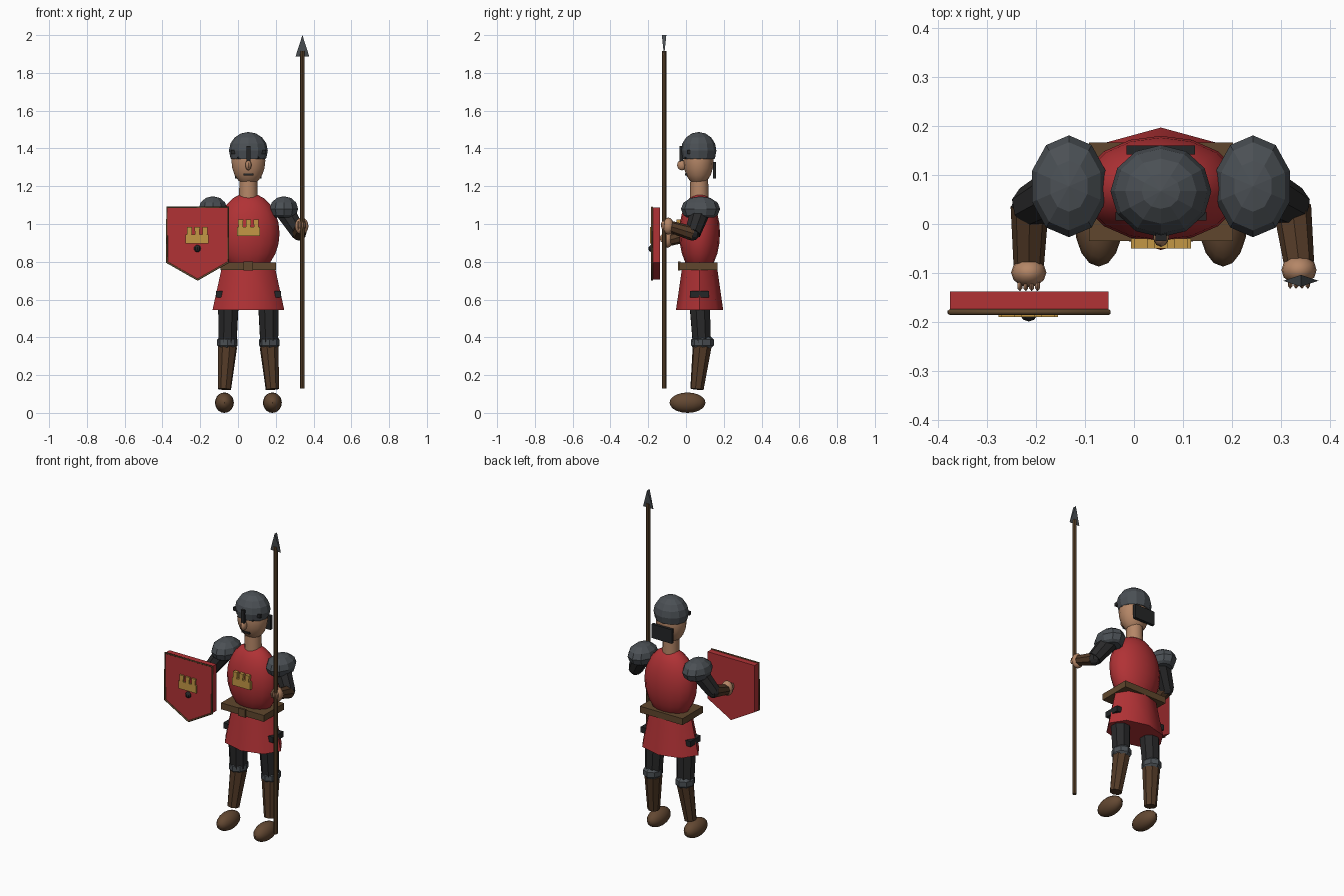
import bpy, bmesh, math
from mathutils import Vector, Matrix

if "Cube" in bpy.data.objects:
    bpy.data.objects.remove(bpy.data.objects["Cube"])

CX = 0.055  # body centre line


def mat(name, r, g, b):
    m = bpy.data.materials.new(name)
    m.diffuse_color = (r, g, b, 1)
    m.use_nodes = True
    m.node_tree.nodes["Principled BSDF"].inputs["Base Color"].default_value = m.diffuse_color
    return m


RED = mat("red cloth", 0.44, 0.032, 0.036)
STEEL = mat("grey steel", 0.07, 0.08, 0.09)
DARK = mat("dark cloth", 0.022, 0.022, 0.023)
IRON = mat("black iron", 0.018, 0.019, 0.02)
LEATHER = mat("brown leather", 0.085, 0.042, 0.02)
BELT = mat("belt and wood brown", 0.115, 0.062, 0.026)
SHOE = mat("shoe brown", 0.125, 0.065, 0.032)
SKIN = mat("skin", 0.46, 0.24, 0.135)
GOLD = mat("gold", 0.55, 0.31, 0.06)


def finish(name, bm, m, smooth=0):
    bmesh.ops.recalc_face_normals(bm, faces=bm.faces)
    me = bpy.data.meshes.new(name)
    bm.to_mesh(me)
    bm.free()
    me.materials.append(m)
    ob = bpy.data.objects.new(name, me)
    bpy.context.collection.objects.link(ob)
    if smooth:
        bpy.ops.object.select_all(action='DESELECT')
        ob.select_set(True)
        bpy.context.view_layer.objects.active = ob
        bpy.ops.object.shade_smooth_by_angle(angle=math.radians(smooth))
    return ob


def ellipsoid(name, c, r, m, seg=12, rings=8, smooth=0, cut=None):
    bm = bmesh.new()
    bmesh.ops.create_uvsphere(bm, u_segments=seg, v_segments=rings, radius=1)
    bmesh.ops.transform(bm, matrix=Matrix.Translation(c) @ Matrix.Diagonal((*r, 1)), verts=bm.verts)
    if cut is not None:  # open dome: slice off everything below the cut height, then cap
        bmesh.ops.bisect_plane(bm, geom=bm.verts[:] + bm.edges[:] + bm.faces[:],
                               plane_co=(0, 0, cut), plane_no=(0, 0, -1), clear_outer=True)
        bmesh.ops.holes_fill(bm, edges=[e for e in bm.edges if e.is_boundary])
    return finish(name, bm, m, smooth)


def limb(name, a, b, r1, r2, m, seg=8, smooth=0):
    a, b = Vector(a), Vector(b)
    bm = bmesh.new()
    bmesh.ops.create_cone(bm, cap_ends=True, segments=seg, radius1=r1, radius2=r2, depth=(b - a).length)
    rot = (b - a).to_track_quat('Z', 'Y').to_matrix().to_4x4()
    bmesh.ops.transform(bm, matrix=Matrix.Translation((a + b) / 2) @ rot, verts=bm.verts)
    return finish(name, bm, m, smooth)


def box(name, lo, hi, m):
    bm = bmesh.new()
    bmesh.ops.create_cube(bm, size=1)
    lo, hi = Vector(lo), Vector(hi)
    bmesh.ops.transform(bm, matrix=Matrix.Translation((lo + hi) / 2) @ Matrix.Diagonal((*(hi - lo), 1)), verts=bm.verts)
    return finish(name, bm, m)


def slab(name, outline, y0, y1, m):
    """Extrude an x-z outline from y0 to y1."""
    bm = bmesh.new()
    f = bm.faces.new([bm.verts.new((x, y0, z)) for x, z in outline])
    ext = bmesh.ops.extrude_face_region(bm, geom=[f])
    for v in ext["geom"]:
        if isinstance(v, bmesh.types.BMVert):
            v.co.y = y1
    return finish(name, bm, m)


def castle(name, x, z, y0, y1):
    """Three-towered emblem, base centre at x, z."""
    pts = [(-0.061, 0), (0.061, 0), (0.061, 0.047)]
    for t in (0.041, 0, -0.041):
        pts += [(t + 0.012, 0.047), (t + 0.014, 0.086), (t - 0.014, 0.086), (t - 0.012, 0.047)]
    pts.append((-0.061, 0.047))
    slab(name, [(x + px, z + pz) for px, pz in pts], y0, y1, GOLD)


# Head and face
ellipsoid("head", (CX, 0.066, 1.335), (0.092, 0.08, 0.13), SKIN, 14, 10, 40)
limb("neck", (CX, 0.07, 1.13), (CX, 0.07, 1.24), 0.05, 0.047, SKIN, 12, 40)
ellipsoid("nose", (CX, -0.022, 1.312), (0.017, 0.025, 0.028), SKIN, 10, 8, 40)
box("mouth", (CX - 0.026, -0.006, 1.257), (CX + 0.026, 0.02, 1.268), IRON)
for s in (-1, 1):
    ellipsoid("eye", (CX + s * 0.043, 0.0, 1.352), (0.017, 0.009, 0.009), IRON, 8, 6)

# Helmet
ellipsoid("helmet", (CX, 0.067, 1.388), (0.103, 0.094, 0.099), STEEL, 12, 8, 0, 1.345)
box("helmet_brow", (CX - 0.093, 0.007, 1.37), (CX + 0.093, 0.025, 1.392), IRON)
box("nose_guard", (CX - 0.011, -0.035, 1.33), (CX + 0.011, -0.015, 1.412), IRON)
box("neck_guard", (CX - 0.07, 0.142, 1.24), (CX + 0.07, 0.16, 1.327), IRON)

# Torso, skirt and belt
ellipsoid("torso", (CX, 0.072, 0.95), (0.165, 0.108, 0.215), RED, 16, 12, 40)
bm = bmesh.new()
bmesh.ops.create_cone(bm, cap_ends=True, segments=8, radius1=1, radius2=0.74, depth=0.225)
bmesh.ops.transform(bm, matrix=Matrix.Translation((CX, 0.072, 0.6575)) @ Matrix.Diagonal((0.19, 0.125, 1, 1)), verts=bm.verts)
finish("skirt", bm, RED, 55)
box("belt", (CX - 0.147, -0.035, 0.757), (CX + 0.147, 0.166, 0.797), BELT)
box("buckle", (CX - 0.025, -0.043, 0.753), (CX + 0.025, -0.03, 0.801), BELT)
castle("chest_emblem", CX, 0.937, -0.05, -0.03)

# Paired limbs
for s in (-1, 1):
    def p(dx, y, z):
        return (CX + s * dx, y, z)
    ellipsoid("shoulder_plate", p(0.188, 0.077, 1.08), (0.079, 0.104, 0.067), STEEL, 10, 6, 0, 1.035)
    box("hip_plate", (CX + s * 0.155 - 0.017, 0.022, 0.61), (CX + s * 0.155 + 0.017, 0.122, 0.645), IRON)
    limb("thigh", p(0.105, 0.07, 0.63), p(0.11, 0.083, 0.37), 0.06, 0.051, DARK)
    ellipsoid("knee_guard", p(0.111, 0.087, 0.372), (0.057, 0.063, 0.05), STEEL, 8, 5)
    limb("shin", p(0.11, 0.085, 0.35), p(0.127, 0.058, 0.125), 0.051, 0.036, LEATHER)
    ellipsoid("shoe", p(0.127, 0.008, 0.054), (0.05, 0.095, 0.054), SHOE, 16, 10, 40)
    # Arms: the one with the spear is raised a little higher
    elbow = p(0.268, 0.035, 0.95)
    wrist = (0.337, -0.08, 0.985) if s > 0 else (-0.215, -0.085, 0.915)
    limb("upper_arm", p(0.185, 0.08, 1.08), elbow, 0.055, 0.043, DARK)
    ellipsoid("elbow", elbow, (0.038, 0.038, 0.038), DARK, 8, 6)
    limb("forearm", elbow, wrist, 0.039, 0.031, LEATHER)
    hx, hy, hz = wrist[0], wrist[1] - 0.014, wrist[2] + 0.004
    ellipsoid("hand", (hx, hy, hz), (0.036, 0.03, 0.045), SKIN, 12, 8, 40)
    for i in range(4):
        ellipsoid("finger", (hx - 0.018 + i * 0.012, hy - 0.027, hz + 0.005), (0.006, 0.012, 0.022), SKIN, 6, 5, 40)

# Spear: shaft and a wedge blade that turns from broad base to crosswise tip
SX, SY = 0.341, -0.116
limb("spear_shaft", (SX, SY, 0.13), (SX, SY, 1.915), 0.012, 0.012, BELT, 8)
bm = bmesh.new()
for co in ((-0.036, 0, 1.888), (0.036, 0, 1.888), (0, -0.012, 2.0), (0, 0.012, 2.0)):
    bm.verts.new((SX + co[0], SY + co[1], co[2]))
bmesh.ops.convex_hull(bm, input=bm.verts)
finish("spear_head", bm, STEEL)

# Shield with rim, emblem and boss
shape = [(-0.376, 1.088), (-0.052, 1.088), (-0.052, 0.797), (-0.214, 0.705), (-0.376, 0.797)]
slab("shield", shape, -0.18, -0.138, RED)
cu = bpy.data.curves.new("shield_rim", 'CURVE')
cu.dimensions = '3D'
cu.bevel_depth = 0.006
cu.bevel_resolution = 1
sp = cu.splines.new('POLY')
sp.points.add(len(shape) - 1)
for pt, (x, z) in zip(sp.points, shape):
    pt.co = (x, -0.18, z, 1)
sp.use_cyclic_u = True
cu.materials.append(BELT)
bpy.context.collection.objects.link(bpy.data.objects.new("shield_rim", cu))
castle("shield_emblem", -0.216, 0.897, -0.19, -0.175)
ellipsoid("shield_boss", (-0.215, -0.18, 0.87), (0.019, 0.019, 0.019), IRON, 10, 8)
